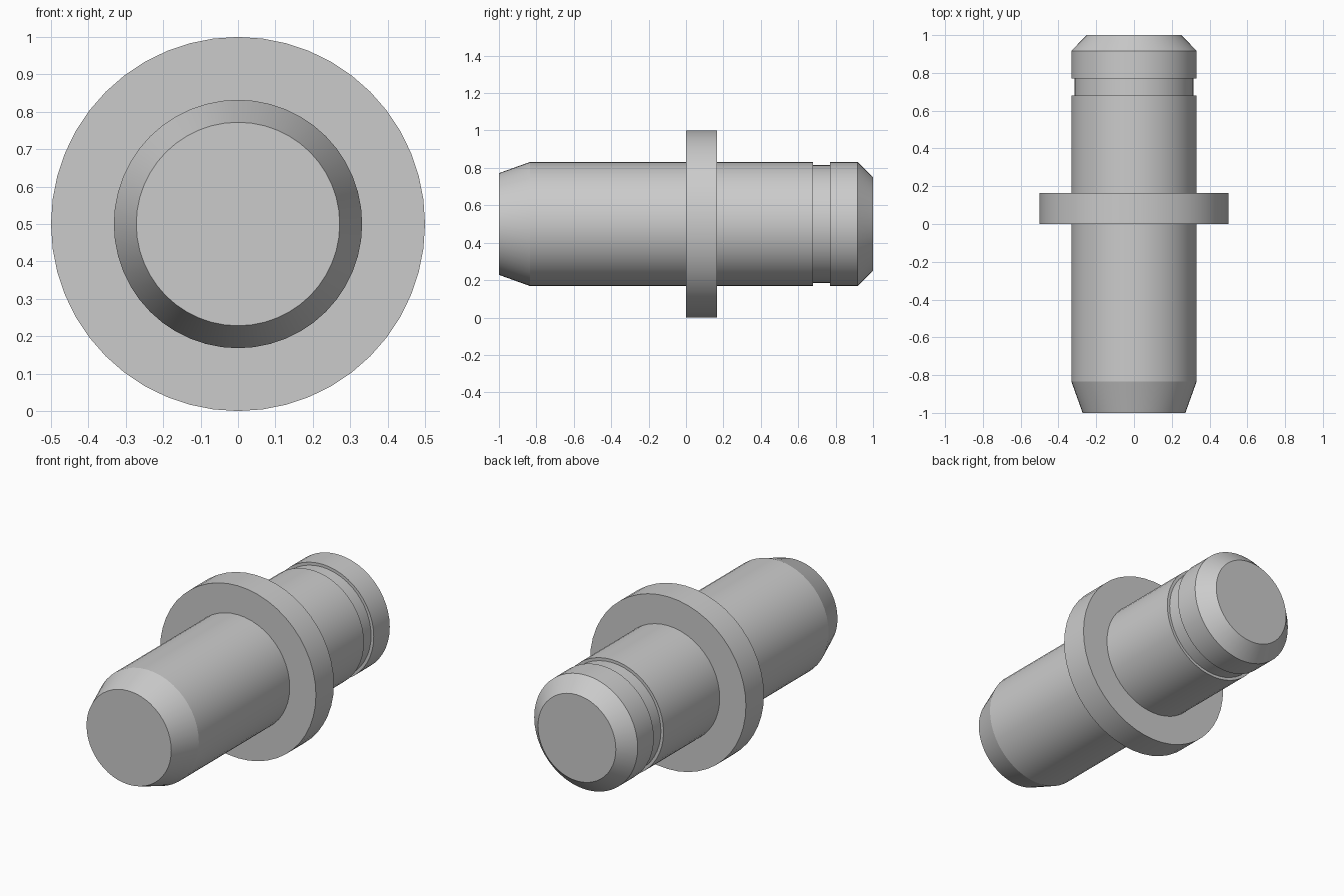
import bpy, bmesh, math
from mathutils import Vector, Matrix

if "Cube" in bpy.data.objects:
    bpy.data.objects.remove(bpy.data.objects["Cube"])

SEGMENTS = 48
AXIS_Z = 0.5

# Flanged pin outline as (radius, y), front tip to rear tip
profile = [
    (0, -1), (0.272, -1), (0.332, -0.833),       # front taper
    (0.332, 0), (0.5, 0), (0.5, 0.165), (0.332, 0.165),  # flange
    (0.332, 0.68), (0.315, 0.68), (0.315, 0.77), (0.332, 0.77),  # ring groove
    (0.332, 0.917), (0.25, 1), (0, 1),           # rear chamfer
]


def lathe(name, points):
    bm = bmesh.new()
    verts = [bm.verts.new((r, y, 0)) for r, y in points]
    edges = [bm.edges.new(pair) for pair in zip(verts, verts[1:])]
    bmesh.ops.spin(bm, geom=verts + edges, cent=(0, 0, 0), axis=(0, 1, 0),
                   angle=math.tau, steps=SEGMENTS)
    bmesh.ops.remove_doubles(bm, verts=bm.verts, dist=1e-4)
    bmesh.ops.recalc_face_normals(bm, faces=bm.faces)
    mesh = bpy.data.meshes.new(name)
    bm.to_mesh(mesh)
    bm.free()
    obj = bpy.data.objects.new(name, mesh)
    bpy.context.collection.objects.link(obj)
    obj.location.z = AXIS_Z
    return obj


pin = lathe("flanged_pin", profile)
bpy.context.view_layer.objects.active = pin
pin.select_set(True)
bpy.ops.object.shade_smooth_by_angle(angle=math.radians(15))
